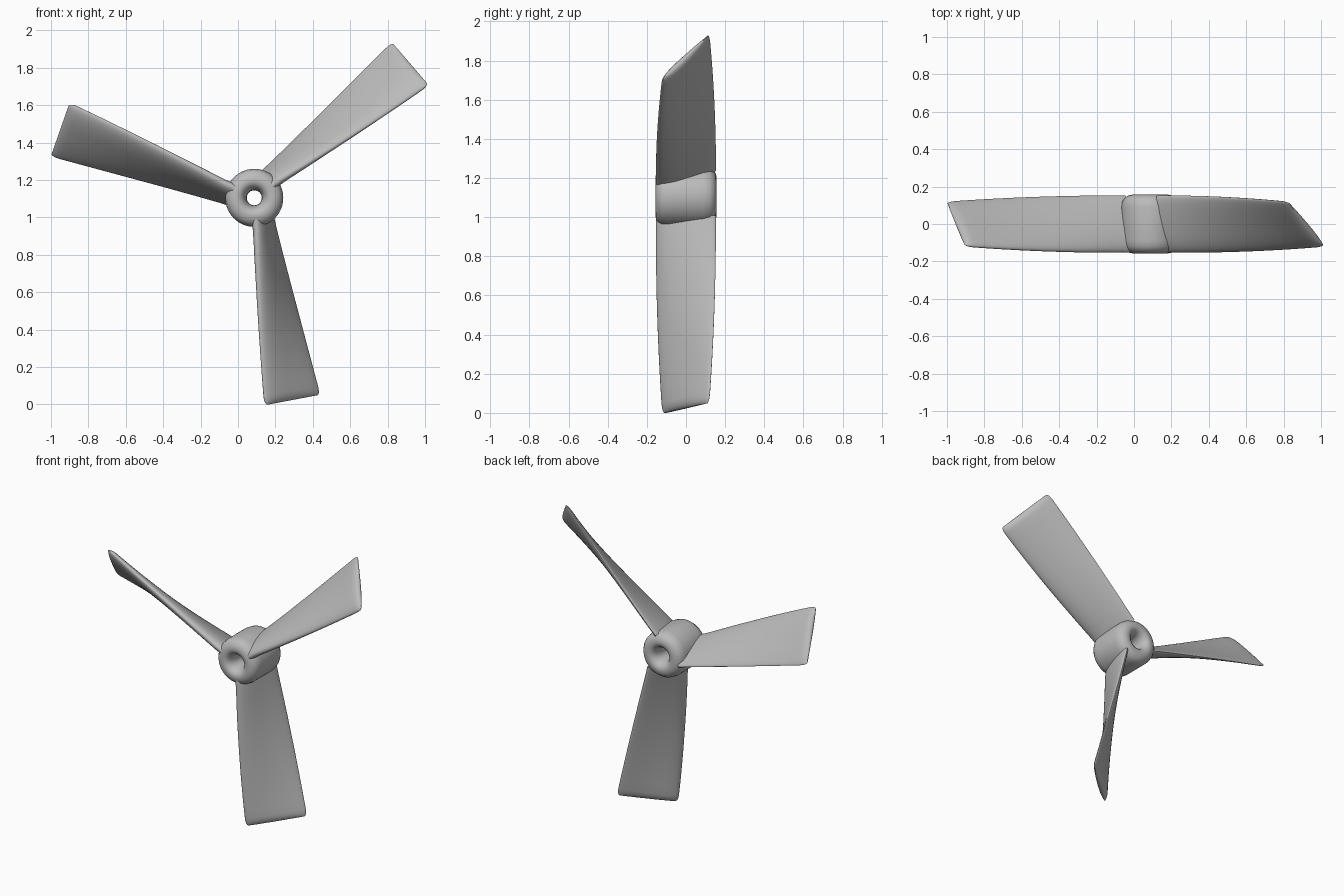
import bpy, bmesh
from math import sin, cos, pi, radians, copysign
from mathutils import Vector

cube = bpy.data.objects.get("Cube")
if cube:
    bpy.data.objects.remove(cube, do_unlink=True)

metal = bpy.data.materials.new("plain grey")
metal.use_nodes = True
GREY = (0.5, 0.5, 0.5, 1)
metal.diffuse_color = GREY
metal.node_tree.nodes["Principled BSDF"].inputs["Base Color"].default_value = GREY

CENTRE = Vector((0.087, 0, 1.105))


def loft(name, rings, closed):
    """Skin a list of point rings; join the ends if closed, otherwise cap them."""
    bm = bmesh.new()
    loops = [[bm.verts.new(p) for p in ring] for ring in rings]
    n = len(loops[0])
    pairs = list(zip(loops, loops[1:])) + ([(loops[-1], loops[0])] if closed else [])
    for a, b in pairs:
        for i in range(n):
            j = (i + 1) % n
            bm.faces.new((a[i], a[j], b[j], b[i]))
    if not closed:
        bm.faces.new(loops[0])
        bm.faces.new(loops[-1])
    bmesh.ops.recalc_face_normals(bm, faces=bm.faces)
    mesh = bpy.data.meshes.new(name)
    bm.to_mesh(mesh)
    bm.free()
    mesh.materials.append(metal)
    obj = bpy.data.objects.new(name, mesh)
    obj.location = CENTRE
    bpy.context.collection.objects.link(obj)
    bpy.ops.object.select_all(action="DESELECT")
    obj.select_set(True)
    bpy.context.view_layer.objects.active = obj
    bpy.ops.object.shade_smooth_by_angle(angle=radians(50))
    return obj


# Hub: rounded sleeve with a flared bore, turned about the y axis
half = [(0.04, 0.05), (0.042, 0.09), (0.05, 0.122), (0.062, 0.143), (0.078, 0.154),
        (0.095, 0.157), (0.115, 0.153), (0.135, 0.142), (0.149, 0.122), (0.155, 0.09)]
profile = half + [(r, -y) for r, y in reversed(half)]
SIDES = 64
loft("hub", [[(r * cos(2 * pi * k / SIDES), y, r * sin(2 * pi * k / SIDES))
              for k in range(SIDES)] for r, y in profile], True)


def section(r, chord=1.0, thick=1.0, n=36):
    """Blade section at radius r as (radial, tangential, axial) points."""
    s = min(max((r - 0.14) / 0.94, 0), 1)
    depth = 0.153 - 0.033 * s ** 2
    lead = Vector((-0.018 - 0.132 * s - 0.03 * s * (1 - s), -depth))
    trail = Vector((0.078 + 0.072 * s, depth))
    mid, arm = (lead + trail) / 2, (trail - lead) / 2
    across = Vector((-arm.y, arm.x)).normalized()
    h = (0.036 - 0.010 * s) * thick
    pts = []
    for k in range(n):
        a = 2 * pi * k / n
        u = copysign(abs(cos(a)) ** 0.85, cos(a))
        v = sin(a) * h * (1 - 0.3 * u)
        p = mid + arm * u * chord + across * v
        pts.append((r, p.x, p.y))
    return pts


# Blades: twisted lofts with a softly rounded tip
stations = [(0.115 + 0.935 * i / 16, 1, 1) for i in range(17)]
stations += [(1.068, 0.995, 0.93), (1.083, 0.98, 0.75), (1.094, 0.955, 0.5), (1.1, 0.92, 0.2)]
for name, angle in (("right_blade", 40.7), ("left_blade", 160.7), ("lower_blade", 280.7)):
    a = radians(angle)
    loft(name, [[(r * cos(a) - t * sin(a), y, r * sin(a) + t * cos(a))
                 for r, t, y in section(*st)] for st in stations], False)
